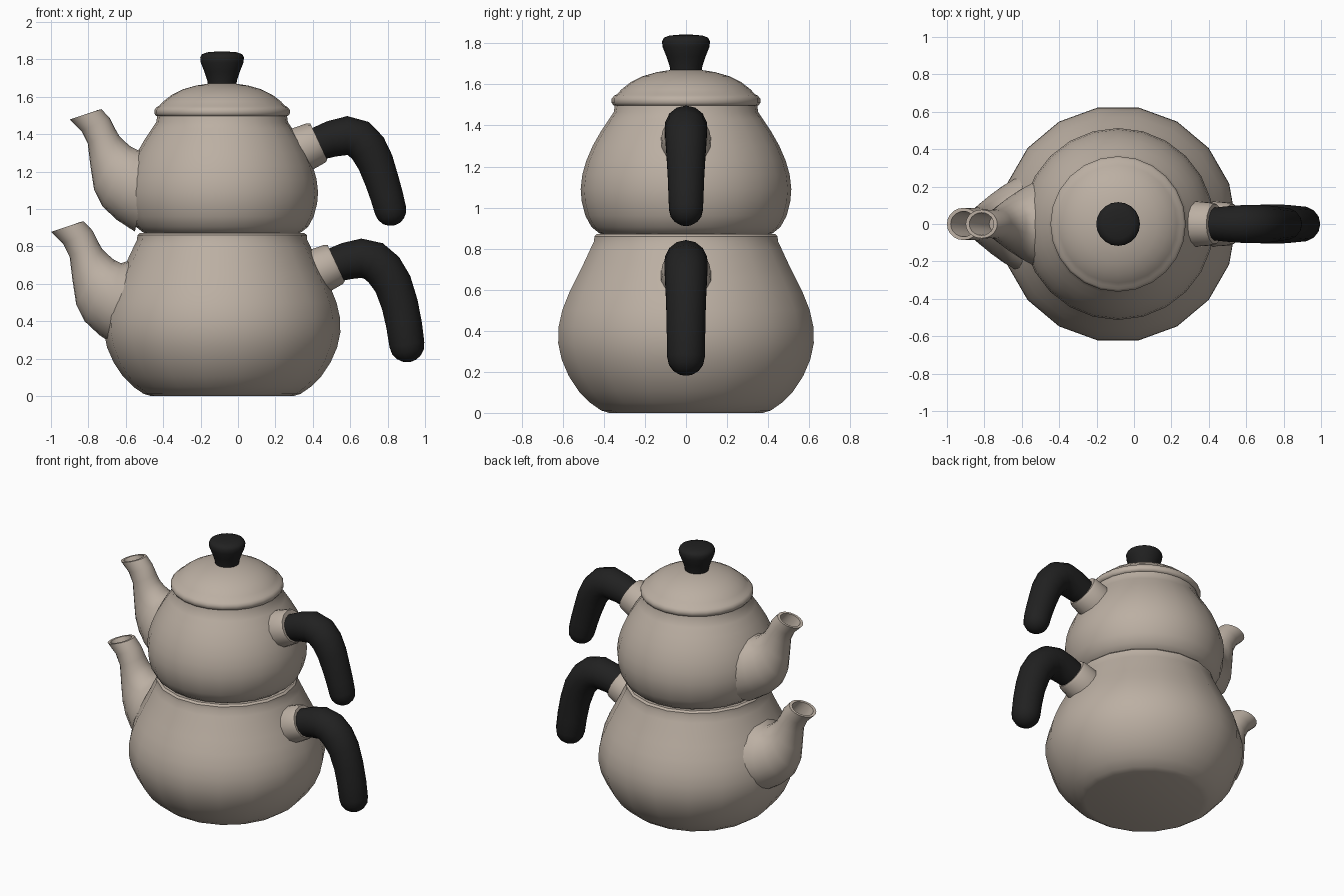
import bpy, bmesh, math
from mathutils import Vector

CX = -0.085  # shared axis of both pots


def material(name, rgb):
    m = bpy.data.materials.new(name)
    m.diffuse_color = (*rgb, 1)
    return m


METAL = material("warm_steel", (0.50, 0.43, 0.365))
BLACK = material("black_plastic", (0.015, 0.015, 0.015))


def loft(name, rings, mat, n, angle=40):
    """Skin of elliptical rings; each is (left xz, right xz, half width in y)."""
    bm = bmesh.new()
    loops = []
    for l, r, w in rings:
        c, u = (Vector(l) + Vector(r)) / 2, (Vector(r) - Vector(l)) / 2
        loop = []
        for i in range(n):
            a = 2 * math.pi * i / n
            p = c + u * math.cos(a)
            loop.append(bm.verts.new((p.x, w * math.sin(a), p.y)))
        loops.append(loop)
    for a, b in zip(loops, loops[1:]):
        for i in range(n):
            j = (i + 1) % n
            bm.faces.new((a[i], a[j], b[j], b[i]))
    bm.faces.new(loops[0])
    bm.faces.new(loops[-1])
    bmesh.ops.recalc_face_normals(bm, faces=bm.faces)
    me = bpy.data.meshes.new(name)
    bm.to_mesh(me)
    bm.free()
    me.materials.append(mat)
    me.shade_smooth()
    me.set_sharp_from_angle(angle=math.radians(angle))
    ob = bpy.data.objects.new(name, me)
    bpy.context.collection.objects.link(ob)
    return ob


def lathe(name, profile, mat, n, angle=40):
    return loft(name, [((CX - r, z), (CX + r, z), r) for r, z in profile], mat, n, angle)


def tube(name, path, mat, n, round_end=False):
    """Round tube along (x, z, radius) points, optionally with a domed end."""
    pts = [Vector(p[:2]) for p in path]
    rings = []
    for i, p in enumerate(pts):
        t = (pts[min(i + 1, len(pts) - 1)] - pts[max(i - 1, 0)]).normalized()
        nrm, r = Vector((t.y, -t.x)), path[i][2]
        rings.append((p - nrm * r, p + nrm * r, r))
    if round_end:
        for deg in (25, 48, 68, 84):
            k, s = r * math.cos(math.radians(deg)), r * math.sin(math.radians(deg))
            q = p + t * s
            rings.append((q - nrm * k, q + nrm * k, k))
    return loft(name, rings, mat, n)


# Pots, one stacked on the other
lathe("lower_pot", [(0.38, 0), (0.42, 0.012), (0.475, 0.05), (0.53, 0.105), (0.58, 0.18),
                    (0.615, 0.26), (0.632, 0.34), (0.63, 0.42), (0.612, 0.50), (0.58, 0.58),
                    (0.54, 0.66), (0.505, 0.73), (0.472, 0.80), (0.455, 0.835),
                    (0.453, 0.86), (0.44, 0.872), (0.40, 0.868)], METAL, 18)
lathe("upper_pot", [(0.39, 0.86), (0.425, 0.877), (0.46, 0.905), (0.49, 0.96), (0.508, 1.03),
                    (0.513, 1.09), (0.505, 1.16), (0.485, 1.23), (0.455, 1.30), (0.415, 1.37),
                    (0.375, 1.43), (0.352, 1.465), (0.345, 1.51)], METAL, 24)

# Lid and knob
lathe("lid", [(0.34, 1.495), (0.352, 1.497), (0.362, 1.51), (0.362, 1.53), (0.35, 1.545),
              (0.335, 1.553), (0.315, 1.575), (0.27, 1.61), (0.21, 1.64), (0.14, 1.66),
              (0.07, 1.671), (0.01, 1.673)], METAL, 24, 60)
lathe("lid_knob", [(0.075, 1.66), (0.08, 1.69), (0.095, 1.735), (0.114, 1.782), (0.117, 1.81),
                   (0.108, 1.827), (0.08, 1.838), (0.03, 1.842)], BLACK, 20, 60)

# Spouts: outside from body to mouth, then back down the hollow inside
SPOUT = [((-0.64, 0.26), (-0.54, 0.74), 0.27), ((-0.74, 0.325), (-0.625, 0.71), 0.215),
         ((-0.82, 0.40), (-0.665, 0.73), 0.165), ((-0.865, 0.49), (-0.70, 0.76), 0.128),
         ((-0.885, 0.62), (-0.725, 0.785), 0.105), ((-0.90, 0.745), (-0.748, 0.825), 0.09),
         ((-0.935, 0.815), (-0.778, 0.885), 0.085), ((-1.0, 0.878), (-0.825, 0.935), 0.086),
         ((-0.98, 0.883), (-0.845, 0.93), 0.068), ((-0.92, 0.80), (-0.795, 0.865), 0.06),
         ((-0.87, 0.70), (-0.765, 0.77), 0.055)]


def place(p, dx, dz, k):
    # scale about the mouth, then shift
    return (-0.91 + (p[0] + 0.91) * k + dx, 0.9 + (p[1] - 0.9) * k + dz)


for part, dx, dz, k in (("lower", 0, 0, 1), ("upper", 0.097, 0.6, 0.97)):
    loft(part + "_spout", [(place(l, dx, dz, k), place(r, dx, dz, k), w * k * (1 if k == 1 else 0.92))
                           for l, r, w in SPOUT], METAL, 20, 60)

# Handle collars and curved black grips
for part, dx, dz in (("lower", 0, 0), ("upper", -0.093, 0.65)):
    tube(part + "_handle_collar", [(0.36 + dx, 0.635 + dz, 0.125), (0.43 + dx, 0.667 + dz, 0.124),
                                   (0.51 + dx, 0.703 + dz, 0.116), (0.525 + dx, 0.71 + dz, 0.108)],
         METAL, 14)
tube("lower_handle", [(0.51, 0.70, 0.092), (0.58, 0.722, 0.099), (0.66, 0.737, 0.105),
                      (0.725, 0.722, 0.107), (0.78, 0.675, 0.106), (0.828, 0.60, 0.102),
                      (0.865, 0.49, 0.098), (0.888, 0.38, 0.096), (0.903, 0.275, 0.094)],
     BLACK, 14, True)
tube("upper_handle", [(0.42, 1.347, 0.088), (0.50, 1.375, 0.097), (0.585, 1.393, 0.104),
                      (0.645, 1.376, 0.105), (0.695, 1.325, 0.102), (0.735, 1.25, 0.097),
                      (0.77, 1.15, 0.091), (0.795, 1.07, 0.088), (0.815, 0.995, 0.085)],
     BLACK, 14, True)
